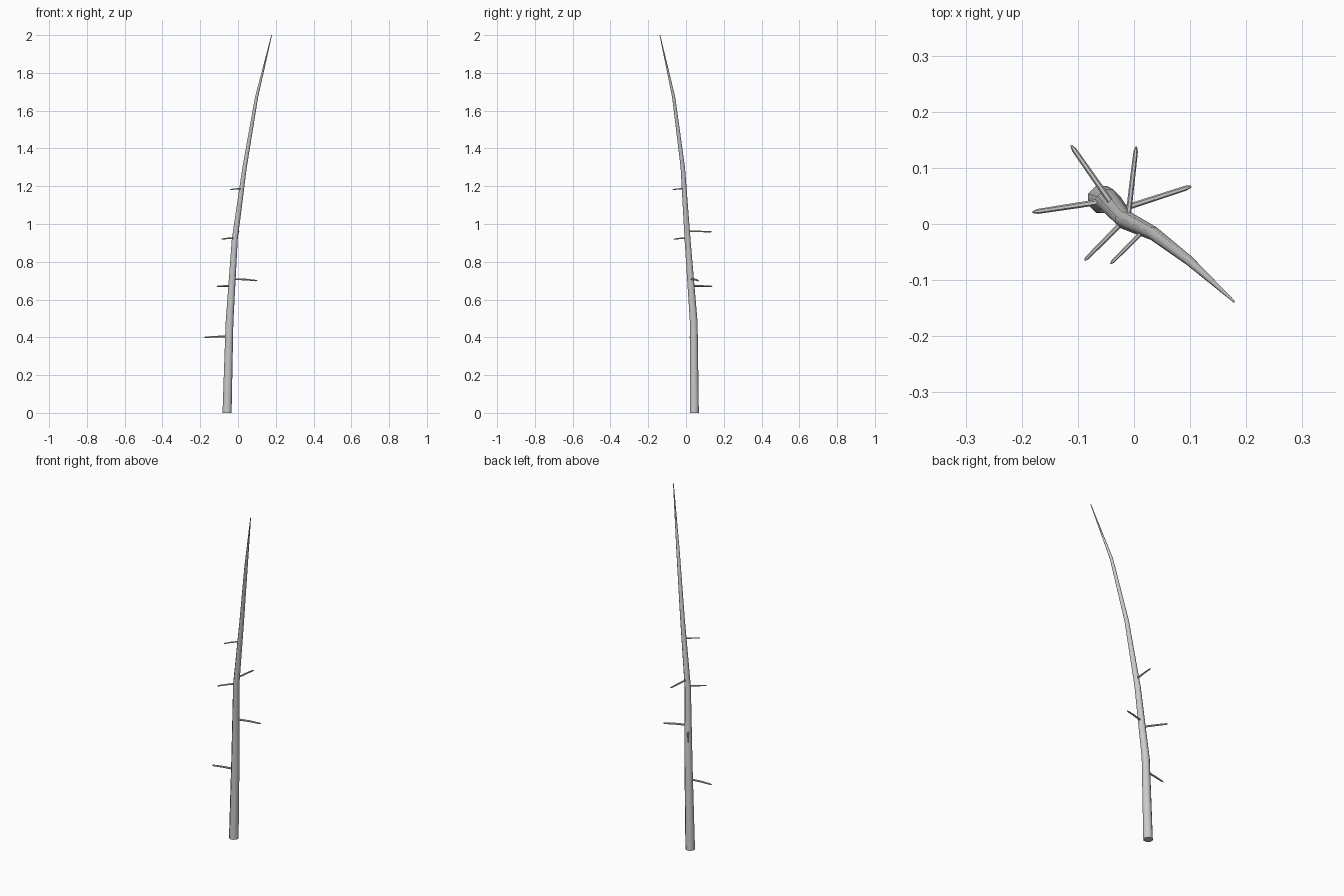
import bpy, bmesh, math
from mathutils import Vector

if "Cube" in bpy.data.objects:
    bpy.data.objects.remove(bpy.data.objects["Cube"])


def tapered_tube(name, path, sides, fixed_dir=None):
    """Skin rings of vertices along (x, y, z, radius) points and cap both ends."""
    bm = bmesh.new()
    pts = [Vector(p[:3]) for p in path]
    rings = []
    for i, p in enumerate(path):
        d = fixed_dir or (pts[min(i + 1, len(pts) - 1)] - pts[max(i - 1, 0)]).normalized()
        ref = Vector((1, 0, 0)) if abs(d.z) > 0.8 else Vector((0, 0, 1))
        u = (ref - d * ref.dot(d)).normalized()
        v = d.cross(u)
        ring = []
        for k in range(sides):
            a = 2 * math.pi * (k + 0.5) / sides
            ring.append(bm.verts.new(pts[i] + (u * math.cos(a) + v * math.sin(a)) * p[3]))
        rings.append(ring)
    for a, b in zip(rings, rings[1:]):
        for k in range(sides):
            n = (k + 1) % sides
            bm.faces.new((a[k], a[n], b[n], b[k]))
    bm.faces.new(rings[0][::-1])
    bm.faces.new(rings[-1])
    bmesh.ops.recalc_face_normals(bm, faces=bm.faces)
    mesh = bpy.data.meshes.new(name)
    bm.to_mesh(mesh)
    bm.free()
    obj = bpy.data.objects.new(name, mesh)
    bpy.context.collection.objects.link(obj)
    bpy.context.view_layer.objects.active = obj
    obj.select_set(True)
    bpy.ops.object.shade_smooth_by_angle(angle=math.radians(50))
    obj.select_set(False)
    return obj


# Curved tapering trunk, rings kept level
trunk = [
    (-0.058, 0.044, 0.00, 0.026),
    (-0.045, 0.041, 0.48, 0.022),
    (-0.017, 0.008, 0.92, 0.017),
    (0.035, -0.017, 1.30, 0.0125),
    (0.098, -0.065, 1.67, 0.009),
    (0.178, -0.138, 2.00, 0.002),
]
tapered_tube("trunk", trunk, 8, Vector((0, 0, 1)))


def trunk_centre(z):
    for a, b in zip(trunk, trunk[1:]):
        if z <= b[2]:
            t = (z - a[2]) / (b[2] - a[2])
            return Vector(a[:3]).lerp(Vector(b[:3]), t)


# Short twigs: height, tip x, tip y, drop at tip, radius
twigs = [
    (0.405, -0.181, 0.021, 0.005, 0.0055),
    (0.672, -0.112, 0.140, 0.002, 0.0055),
    (0.708, 0.102, 0.067, 0.008, 0.0055),
    (0.925, -0.088, -0.065, 0.005, 0.0045),
    (0.961, 0.004, 0.138, 0.002, 0.005),
    (1.187, -0.042, -0.071, 0.005, 0.004),
]
for i, (z, x, y, drop, r) in enumerate(twigs):
    start = trunk_centre(z)
    tip = Vector((x, y, z - drop))
    mid = start.lerp(tip, 0.55) + Vector((0, 0, drop * 0.3))
    near = start.lerp(tip, 0.93)
    tapered_tube(f"twig_{i + 1}", [(*start, r), (*mid, r * 0.9), (*near, r * 0.8), (*tip, r * 0.3)], 6)
